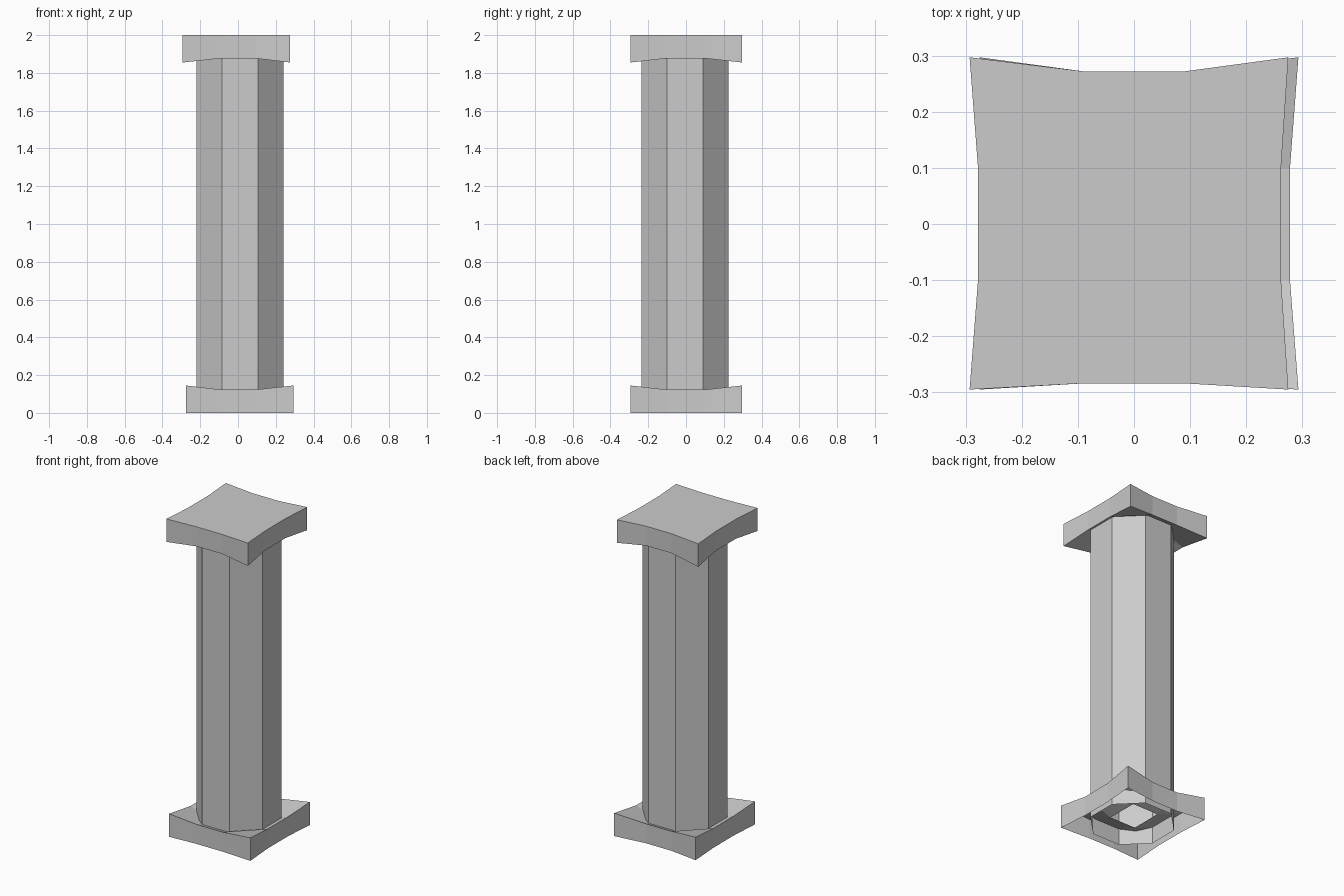
import bpy, bmesh, math

if "Cube" in bpy.data.objects:
    bpy.data.objects.remove(bpy.data.objects["Cube"])


def finish(name, bm):
    mesh = bpy.data.meshes.new(name)
    bm.to_mesh(mesh)
    bm.free()
    obj = bpy.data.objects.new(name, mesh)
    bpy.context.collection.objects.link(obj)
    return obj


def slab(name, flip, closed):
    """Pinched square plate whose shaft side dishes inward to a square hole."""
    xs = (-0.275, -0.09, 0.09, 0.293)
    ys = (-0.295, -0.10, 0.10, 0.297)
    # pinched edge midpoints on each side
    left, right, front, back = -0.262, 0.278, -0.284, 0.272
    bm = bmesh.new()

    def place(x, y, z):
        return bm.verts.new((-x, y, 2 - z) if flip else (x, y, z))

    # dished 3 x 3 grid
    grid = {}
    for i in range(4):
        for j in range(4):
            x, y = xs[i], ys[j]
            edge_i, edge_j = i in (0, 3), j in (0, 3)
            if edge_i and edge_j:
                z = 0.145
            elif edge_i:
                x, z = (left if i == 0 else right), 0.123
            elif edge_j:
                y, z = (front if j == 0 else back), 0.123
            else:
                z = 0.056
            grid[i, j] = place(x, y, z)
    for i in range(3):
        for j in range(3):
            if (i, j) != (1, 1):
                bm.faces.new((grid[i, j], grid[i + 1, j],
                              grid[i + 1, j + 1], grid[i, j + 1]))

    # vertical rim walls
    ring = ([(i, 0) for i in range(3)] + [(3, j) for j in range(3)]
            + [(i, 3) for i in (3, 2, 1)] + [(0, j) for j in (3, 2, 1)])
    top = [grid[k] for k in ring]
    outer = 2.0 if flip else 0.0
    low = [bm.verts.new((v.co.x, v.co.y, outer)) for v in top]
    n = len(ring)
    for k in range(n):
        m = (k + 1) % n
        bm.faces.new((low[k], low[m], top[m], top[k]))
    if closed:
        bm.faces.new(low)
    if flip:
        bmesh.ops.recalc_face_normals(bm, faces=bm.faces)
    return finish(name, bm)


# base (open underneath) and capital (closed on top)
slab("base", False, False)
slab("capital", True, True)

# open octagonal shaft
bm = bmesh.new()
radius = 0.23 / math.cos(math.pi / 8)
rings = []
for z in (0.002, 1.99):
    rings.append([bm.verts.new((0.01 + radius * math.cos(math.pi / 8 + k * math.pi / 4),
                                -0.005 + radius * math.sin(math.pi / 8 + k * math.pi / 4), z))
                  for k in range(8)])
for k in range(8):
    m = (k + 1) % 8
    bm.faces.new((rings[0][k], rings[0][m], rings[1][m], rings[1][k]))
finish("shaft", bm)
